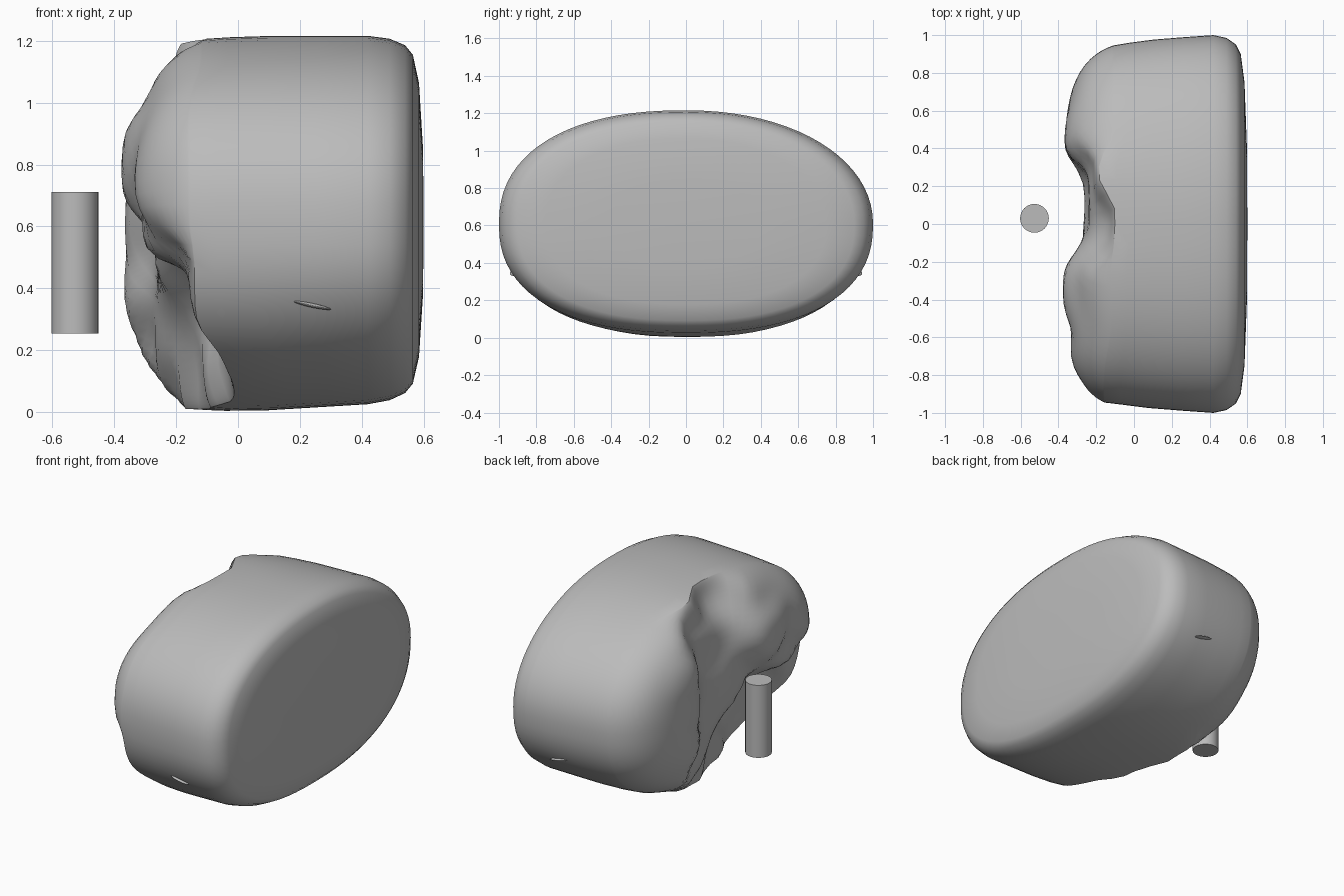
import bpy, bmesh, math

if "Cube" in bpy.data.objects:
    bpy.data.objects.remove(bpy.data.objects["Cube"])

stone = bpy.data.materials.new("plain_grey")
stone.use_nodes = True
GREY = (0.5, 0.5, 0.5, 1)
stone.diffuse_color = GREY
stone.node_tree.nodes["Principled BSDF"].inputs["Base Color"].default_value = GREY

SEGMENTS = 80
CAP_RINGS = 20
HALF_HEIGHT = 0.608
SOFT, MEDIUM, SHARP = 0.36, 0.28, 0.04   # depth of the edge rounding

# Landmarks of the broken side: (y, z, x, rounding)
RELIEF = [
    # back lobe
    (0.5, 0.85, -.38, SOFT), (0.5, 0.6, -.37, SOFT), (0.48, 0.35, -.38, SOFT),
    (0.5, 0.13, -.38, SOFT), (0.52, 1.08, -.37, SOFT), (0.75, 0.6, -.37, SOFT),
    (0.95, 0.6, -.37, SOFT), (0.75, 0.3, -.37, SOFT), (0.75, 0.9, -.37, SOFT),
    # hollow
    (0.03, 1.2, -.13, SHARP), (0.25, 1.1, -.22, SHARP), (0.15, 0.85, -.24, SHARP),
    (0.15, 0.5, -.26, SHARP), (0.28, 0.2, -.27, SHARP), (0.15, 0.05, -.2, SHARP),
    # front lobe
    (-.36, 0.8, -.38, MEDIUM), (-.74, 0.74, -.37, MEDIUM), (-.1, 0.55, -.27, SHARP),
    (-.6, 0.6, -.32, MEDIUM), (-.4, 1.13, -.32, MEDIUM), (-.92, 0.7, -.36, MEDIUM),
    # undercut
    (-.6, 0.33, -.06, SHARP), (-.3, 0.3, -.05, SHARP), (-.45, 0.14, -.04, SHARP),
    (-.1, 0.1, -.12, SHARP), (-.85, 0.42, -.17, SHARP),
]


def relief(y, z, scale):
    """Blend the landmarks by inverse distance, then round off the rim."""
    depth = rounding = weight = 0
    for py, pz, px, soft in RELIEF:
        w = 1 / ((y - py) ** 2 + (z - pz) ** 2 + 0.004) ** 2
        depth += w * px
        rounding += w * soft
        weight += w
    return (depth + rounding * (1 - math.sqrt(1 - scale ** 5))) / weight


def outline(angle, scale, x):
    """Point on the uneven oval cross-section, tapered along x."""
    c, s = math.cos(angle), math.sin(angle)
    if s < 0:
        fullness = 2.35
    else:
        fullness = 2.3 if c < 0 else 2.08

    def power(v):
        return scale * math.copysign(abs(v) ** (2 / fullness), v)
    y, z = power(c), power(s)
    y *= 0.968 + 0.08 * min(x, 0.4)
    if z < 0:
        z *= 1 - 0.1 * max(x, 0)
    return y, HALF_HEIGHT * (1 + z)


def finish(obj, angle):
    obj.data.materials.append(stone)
    bpy.ops.object.select_all(action='DESELECT')
    obj.select_set(True)
    bpy.context.view_layer.objects.active = obj
    bpy.ops.object.shade_smooth_by_angle(angle=math.radians(angle))


# Boulder: broken relief cap, oval wall, nearly flat far cap
bm = bmesh.new()
angles = [2 * math.pi * i / SEGMENTS for i in range(SEGMENTS)]
rings = []
for k in range(1, CAP_RINGS + 1):
    s = 0.985 * math.sin(math.pi / 2 * k / CAP_RINGS)
    points = [outline(a, s, -.1) for a in angles]
    rings.append([bm.verts.new((relief(y, z, s), y, z)) for y, z in points])
rim = [v.co.x for v in rings[-1]]

for t, s in [(0.15, 0.993), (0.4, 1), (0.7, 1), (1, 1)]:
    ring = []
    for start, a in zip(rim, angles):
        x = start + (0.42 - start) * t
        ring.append(bm.verts.new((x, *outline(a, s, x))))
    rings.append(ring)
for x, s in [(0.49, 0.985), (0.54, 0.95), (0.565, 0.9), (0.585, 0.75), (0.598, 0.4)]:
    rings.append([bm.verts.new((x, *outline(a, s, x))) for a in angles])

for inner, outer in zip(rings, rings[1:]):
    for i in range(SEGMENTS):
        j = (i + 1) % SEGMENTS
        bm.faces.new((inner[i], inner[j], outer[j], outer[i]))
for ring, x in ((rings[0], relief(0, HALF_HEIGHT, 0)), (rings[-1], 0.6)):
    centre = bm.verts.new((x, 0, HALF_HEIGHT))
    for i in range(SEGMENTS):
        bm.faces.new((ring[i], ring[(i + 1) % SEGMENTS], centre))
bmesh.ops.recalc_face_normals(bm, faces=bm.faces[:])
mesh = bpy.data.meshes.new("boulder")
bm.to_mesh(mesh)
bm.free()
boulder = bpy.data.objects.new("boulder", mesh)
bpy.context.collection.objects.link(boulder)
finish(boulder, 40)

# Free-standing peg beside the broken side
bpy.ops.mesh.primitive_cylinder_add(vertices=32, radius=0.076, depth=0.457,
                                    location=(-.527, 0.03, 0.483))
peg = bpy.context.object
peg.name = "peg"
finish(peg, 40)

# Thin slivers poking out of both ends
for name, side in (("front_sliver", -1), ("back_sliver", 1)):
    bpy.ops.mesh.primitive_uv_sphere_add(segments=24, ring_count=8,
                                         location=(0.24, side * 0.922, 0.345),
                                         rotation=(0, math.radians(12), 0))
    sliver = bpy.context.object
    sliver.name = name
    sliver.scale = (0.062, 0.02, 0.007)
    finish(sliver, 60)
